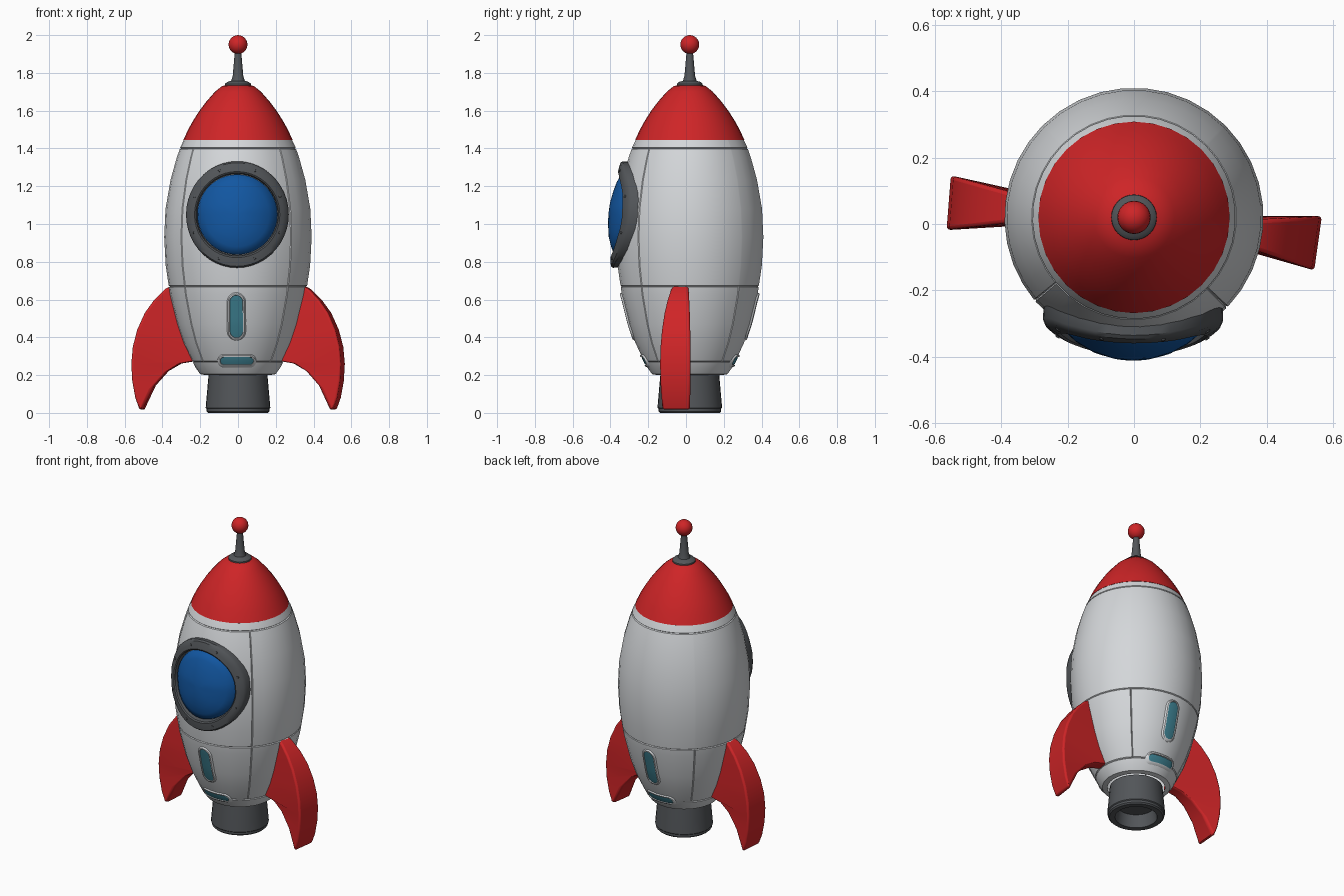
import bpy, bmesh, math

if "Cube" in bpy.data.objects:
    bpy.data.objects.remove(bpy.data.objects["Cube"])

AXIS_Y = 0.02      # the hull axis sits slightly behind the origin
TWIST = -1.5       # front details are turned a touch, in degrees


def material(name, rgb):
    m = bpy.data.materials.new(name)
    m.diffuse_color = (*rgb, 1)
    m.use_nodes = True
    m.node_tree.nodes["Principled BSDF"].inputs["Base Color"].default_value = m.diffuse_color
    return m


WHITE = material("hull white", (0.66, 0.68, 0.70))
RED = material("red", (0.62, 0.018, 0.02))
GREY = material("dark grey", (0.085, 0.092, 0.10))
BLUE = material("window blue", (0.006, 0.095, 0.36))
TEAL = material("slot teal", (0.05, 0.23, 0.30))


def finish(name, verts, faces, mat, turn=0.0, angle=35):
    mesh = bpy.data.meshes.new(name)
    mesh.from_pydata(verts, [], faces)
    bm = bmesh.new()
    bm.from_mesh(mesh)
    bmesh.ops.remove_doubles(bm, verts=bm.verts, dist=1e-5)
    bm.to_mesh(mesh)
    bm.free()
    mesh.materials.append(mat)
    ob = bpy.data.objects.new(name, mesh)
    bpy.context.collection.objects.link(ob)
    ob.location.y = AXIS_Y
    ob.rotation_euler.z = math.radians(turn)
    bpy.ops.object.select_all(action='DESELECT')
    ob.select_set(True)
    bpy.context.view_layer.objects.active = ob
    bpy.ops.object.shade_smooth_by_angle(angle=math.radians(angle))
    return ob


def revolve(name, profile, mat, angles=None, dent=None, angle=35):
    """Spin an (r, z) profile, listed bottom to top, about the hull axis."""
    angles = angles or [i * 360 / 32 for i in range(32)]
    n = len(angles)
    verts = []
    for r, z in profile:
        for a in angles:
            rr = r - (dent(a, z) if dent else 0)
            t = math.radians(a)
            verts.append((rr * math.cos(t), rr * math.sin(t), z))
    faces = [(j * n + i, j * n + (i + 1) % n, (j + 1) * n + (i + 1) % n, (j + 1) * n + i)
             for j in range(len(profile) - 1) for i in range(n)]
    return finish(name, verts, faces, mat, angle=angle)


# Hull profile
HULL = [(.17, .2), (.2, .205), (.225, .24), (.245, .28), (.288, .37), (.322, .47),
        (.36, .625), (.383, .78), (.391, .93), (.384, 1.08), (.357, 1.235),
        (.325, 1.35), (.306, 1.405), (.287, 1.445)]


def hull_radius(z):
    for (r0, z0), (r1, z1) in zip(HULL, HULL[1:]):
        if z <= z1:
            return r0 + (r1 - r0) * max(0, (z - z0) / (z1 - z0))
    return HULL[-1][0]


# Hull with panel grooves: rings at three heights, seams between them
profile = list(HULL)
for z in (.27, .67, 1.4):
    profile += [(hull_radius(z + d) - (.006 if d == 0 else 0), z + d) for d in (-.004, 0, .004)]
profile.sort(key=lambda p: p[1])
SEAMS = [-140, -44, 45, 135]
angles = []
for s, e in zip(SEAMS, SEAMS[1:] + [220]):
    angles += [s - .6, s, s + .6]
    angles += [s + (e - s) * k / 9 for k in range(1, 9)]


def seam_dent(a, z):
    top = 1.4 if a < 0 else .67
    return .006 if a in SEAMS and .27 < z < top else 0


revolve("hull", profile, WHITE, angles, seam_dent)

# Nose cone
revolve("nose_cone", [(.27, 1.435), (.289, 1.445), (.264, 1.5), (.236, 1.55), (.204, 1.6),
                      (.166, 1.65), (.122, 1.7), (.085, 1.73), (.0, 1.75)], RED, angle=50)

# Antenna and its ball
revolve("antenna", [(.07, 1.72), (.068, 1.742), (.058, 1.752), (.036, 1.758), (.028, 1.785),
                    (.018, 1.9), (.018, 1.93)], GREY)
revolve("antenna_ball", [(.05 * math.sin(k * math.pi / 12), 1.95 - .05 * math.cos(k * math.pi / 12))
                         for k in range(13)], RED)

# Engine nozzle, hollow underneath
revolve("nozzle", [(0, .08), (.112, .08), (.125, .0), (.158, .0), (.166, .008), (.166, .022),
                   (.171, .027), (.17, .04), (.156, .2), (.1, .21)], GREY)


def outline(hw, hh):
    """Rounded slot outline, counter-clockwise; a circle or oval when nearly square."""
    if abs(hw - hh) < .02:
        return [(hw * math.cos(t), hh * math.sin(t))
                for t in (k * math.tau / 44 for k in range(44))]
    r = min(hw, hh)
    arcs = []
    for q, (sx, sz) in enumerate([(1, 1), (-1, 1), (-1, -1), (1, -1)]):
        arcs.append([(sx * (hw - r) + r * math.cos(t), sz * (hh - r) + r * math.sin(t))
                     for t in ((q + k / 5) * math.pi / 2 for k in range(6))])
    pts = []
    for q in range(4):
        (x0, z0), (x1, z1) = arcs[q][-1], arcs[(q + 1) % 4][0]
        pts += arcs[q] + [(x0 + (x1 - x0) * k / 6, z0 + (z1 - z0) * k / 6) for k in range(1, 6)]
    return pts


def patch(name, rings, cx, cz, mat, turn=TWIST, angle=35):
    """Nested outlines (half width, half height, lift) wrapped on the hull front."""
    verts = []
    for hw, hh, lift in rings:
        for x, z in outline(hw, hh):
            x, z = x + cx, z + cz
            r = hull_radius(z)
            d = math.sqrt(r * r - x * x)
            verts.append((x, -d - lift * r / d, z))
    n = len(verts) // len(rings)
    faces = [(j * n + i, j * n + (i + 1) % n, (j + 1) * n + (i + 1) % n, (j + 1) * n + i)
             for j in range(len(rings) - 1) for i in range(n)]
    return finish(name, verts, faces, mat, turn, angle)


# Round window: frame, domed glass, rivets
patch("window_frame", [(.27, .28, -.01), (.272, .282, .026), (.264, .274, .035), (.245, .25, .036),
                       (.226, .228, .035), (.219, .22, .028), (.212, .213, -.003)], 0.005, 1.05, GREY)
patch("window_glass", [(.212, .212, 0), (.207, .207, .016), (.17, .17, .028), (.12, .12, .038),
                       (.06, .06, .044), (0, 0, .046)], 0.005, 1.05, BLUE, angle=60)
for k in range(8):
    t = (k + .5) * math.tau / 8
    patch(f"window_rivet_{k + 1}", [(.007, .007, .034), (.006, .006, .039), (0, 0, .04)],
          .005 + .245 * math.cos(t), 1.05 + .252 * math.sin(t), GREY)

# Upright and flat slots with a raised lip, on the front and the back
for side, turn in (("front", TWIST), ("back", 180 + TWIST)):
    for kind, hw, hh, z in (("upright", .034, .112, .51), ("flat", .088, .02, .275)):
        r = min(hw, hh)
        patch(f"{side}_{kind}_slot_lip", [(hw + .016, hh + .016, -.002), (hw + .009, hh + .009, .008),
                                          (hw + .002, hh + .002, .009), (hw, hh, 0)], 0, z, WHITE, turn)
        patch(f"{side}_{kind}_slot", [(hw, hh, .003), (hw - r * .5, hh - r * .5, .004),
                                      (hw - r, hh - r, .004)], 0, z, TEAL, turn)

# Swept fins, thicker toward the outer edge
OUTER = [(.335, .683), (.385, .655), (.44, .6), (.49, .53), (.53, .44), (.553, .35),
         (.561, .26), (.556, .17), (.54, .08), (.517, .015)]
INNER = [(.3, .66), (.29, .62), (.27, .55), (.25, .47), (.235, .38), (.22, .275),
         (.30, .262), (.37, .222), (.44, .145), (.5, .02)]


def fin(name, turn):
    verts = []
    for (xo, zo), (xi, zi) in zip(OUTER, INNER):
        for x, z in ((xi, zi), (xo, zo)):
            h = .045 + max(-.01, (x - .37) * .2)
            verts += [(x, -h, z), (x, h, z)]
    n = len(OUTER)
    faces = [(0, 1, 3, 2), (4 * n - 4, 4 * n - 2, 4 * n - 1, 4 * n - 3)]
    for j in range(n - 1):
        a, b = 4 * j, 4 * j + 4
        faces += [(a, a + 2, b + 2, b), (a + 1, b + 1, b + 3, a + 3),
                  (a + 2, a + 3, b + 3, b + 2), (a, b, b + 1, a + 1)]
    ob = finish(name, verts, faces, RED, turn, 40)
    bm = bmesh.new()
    bm.from_mesh(ob.data)
    bmesh.ops.recalc_face_normals(bm, faces=bm.faces)
    bm.to_mesh(ob.data)
    bm.free()
    mod = ob.modifiers.new("soft edges", 'BEVEL')
    mod.width, mod.segments, mod.limit_method = .012, 3, 'ANGLE'
    mod.angle_limit = math.radians(50)


fin("right_fin", -8)
fin("left_fin", 175.5)
